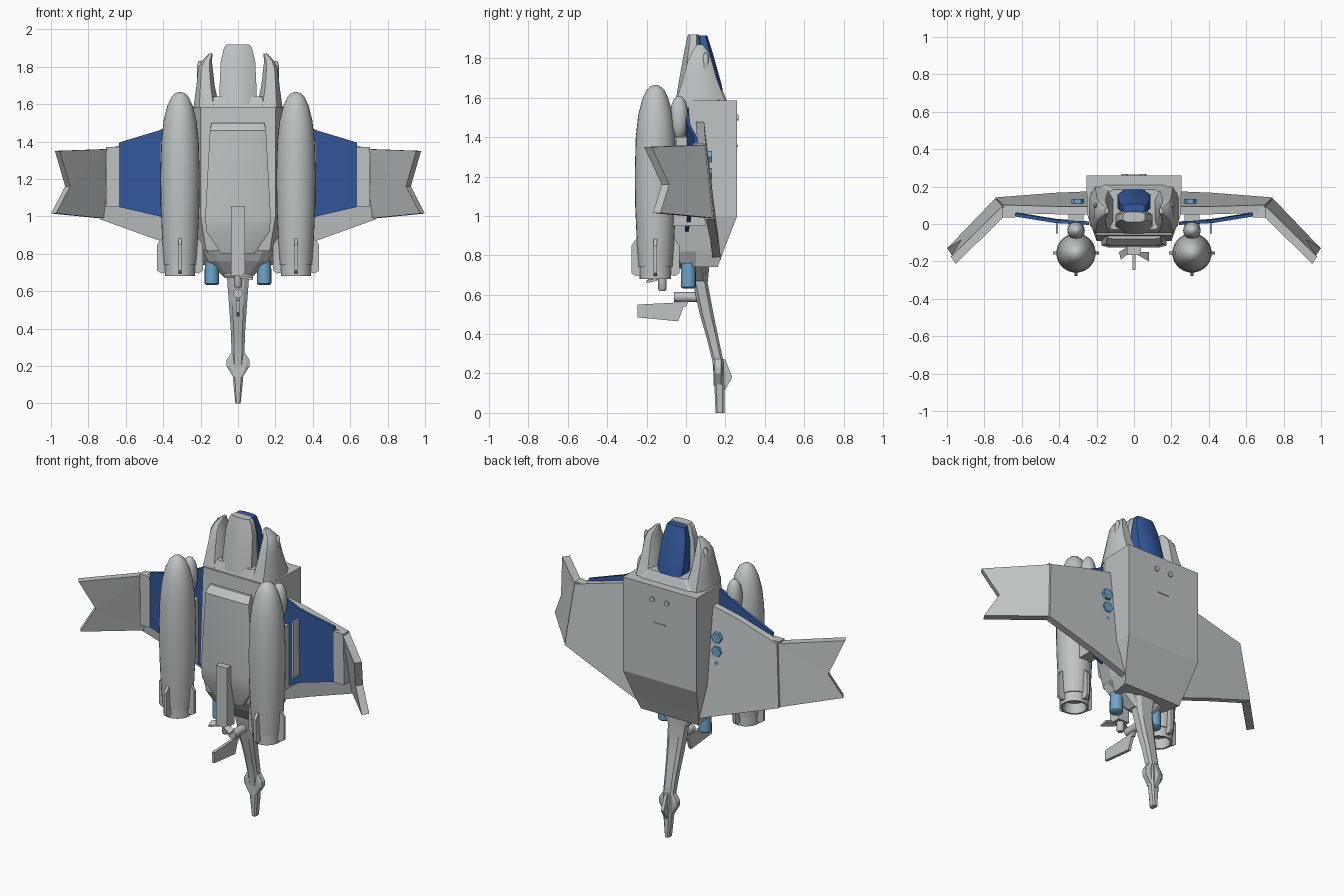
import bpy, bmesh, math
from mathutils import Vector

if "Cube" in bpy.data.objects:
    bpy.data.objects.remove(bpy.data.objects["Cube"])


def material(name, rgb):
    m = bpy.data.materials.new(name)
    m.diffuse_color = (*rgb, 1)
    m.use_nodes = True
    m.node_tree.nodes["Principled BSDF"].inputs["Base Color"].default_value = m.diffuse_color
    return m


GREY = material("hull grey", (0.52, 0.55, 0.55))
BLUE = material("deep blue", (0.035, 0.1, 0.34))
SKY = material("light blue", (0.16, 0.37, 0.58))


def finish(name, bm, mat, smooth=None):
    bmesh.ops.recalc_face_normals(bm, faces=bm.faces)
    me = bpy.data.meshes.new(name)
    bm.to_mesh(me)
    bm.free()
    me.materials.append(mat)
    ob = bpy.data.objects.new(name, me)
    bpy.context.collection.objects.link(ob)
    if smooth:
        bpy.ops.object.select_all(action='DESELECT')
        ob.select_set(True)
        bpy.context.view_layer.objects.active = ob
        bpy.ops.object.shade_smooth_by_angle(angle=math.radians(smooth))
    return ob


def loft(name, rings, mat=GREY, smooth=None):
    """Skin a stack of equal-length point rings and cap both ends."""
    bm = bmesh.new()
    rows = [[bm.verts.new(p) for p in r] for r in rings]
    n = len(rows[0])
    for a, b in zip(rows, rows[1:]):
        for i in range(n):
            j = (i + 1) % n
            bm.faces.new((a[i], a[j], b[j], b[i]))
    bm.faces.new(rows[0][::-1])
    bm.faces.new(rows[-1])
    return finish(name, bm, mat, smooth)


def slab(name, pts, offset, mat=GREY):
    """Thick plate from one outline."""
    o = Vector(offset)
    return loft(name, [pts, [Vector(p) + o for p in pts]], mat)


def rect(z, x0, x1, y0, y1, c=0.0):
    """Rectangle with cut corners, as a horizontal ring."""
    a, b = c * (x1 - x0), c * (y1 - y0)
    if not c:
        return [(x0, y0, z), (x1, y0, z), (x1, y1, z), (x0, y1, z)]
    return [(x0 + a, y0, z), (x1 - a, y0, z), (x1, y0 + b, z), (x1, y1 - b, z),
            (x1 - a, y1, z), (x0 + a, y1, z), (x0, y1 - b, z), (x0, y0 + b, z)]


def turned(name, profile, x, y, n=24, mat=GREY, smooth=40):
    """Round part about a vertical axis from (radius, z) pairs."""
    rings = [[(x + r * math.cos(2 * math.pi * i / n), y + r * math.sin(2 * math.pi * i / n), z)
              for i in range(n)] for r, z in profile]
    return loft(name, rings, mat, smooth)


def hull_ring(z, wb, yb, wm, ym, wf, yf):
    half = [(wb, yb), (wm, ym), (wf, yf)]
    return [(x, y, z) for x, y in half] + [(-x, y, z) for x, y in half[::-1]]


def along_y(name, x, y0, y1, z, r, n, mat=GREY):
    c = [(x + r * math.cos(2 * math.pi * i / n), z + r * math.sin(2 * math.pi * i / n)) for i in range(n)]
    return loft(name, [[(a, y, b) for a, b in c] for y in (y0, y1)], mat, 40)


# Main hull, chest plate and belly
loft("hull", [hull_ring(1.585, .255, .26, .25, .05, .2, -.06),
              hull_ring(1.0, .255, .26, .25, .05, .2, -.09),
              hull_ring(.82, .22, .19, .21, .05, .17, -.07),
              hull_ring(.74, .2, .16, .18, .05, .13, -.01)])
loft("chest_plate", [rect(1.5, -.14, .14, -.08, -.03, .1), rect(1.46, -.15, .15, -.115, -.03, .1),
                     rect(1.0, -.175, .175, -.125, -.03, .1), rect(.92, -.17, .17, -.12, -.03, .1),
                     rect(.8, -.09, .09, -.09, -.0, .1)], smooth=30)
loft("belly_taper", [rect(.82, -.19, .19, -.08, .1, .15), rect(.76, -.16, .16, -.05, .1, .15),
                     rect(.67, -.07, .07, .02, .1, .15)])
for x in (-.05, .05):
    along_y("back_stud", x, .25, .267, 1.5, .016, 12)
loft("back_slot", [rect(1.36, -.04, .04, .25, .264), rect(1.35, -.04, .04, .25, .264)])

# Nose and canopy
loft("cockpit_base", [rect(1.58, -.235, .235, -.05, .21, .15), rect(1.64, -.16, .16, -.03, .185, .15)])
loft("nose", [rect(1.6, -.1, .1, -.05, .08, .25), rect(1.66, -.1, .1, -.04, .08, .25),
              rect(1.83, -.092, .092, -.01, .075, .25), rect(1.9, -.075, .075, .005, .07, .25),
              rect(1.92, -.06, .06, .01, .065, .2)], smooth=40)
loft("canopy", [rect(1.62, -.075, .075, .06, .19, .2), rect(1.67, -.088, .088, .06, .18, .2),
                rect(1.83, -.08, .08, .06, .135, .2), rect(1.915, -.06, .06, .06, .108, .2)], BLUE, 40)

# Tail boom with its side bulge and rear fin
loft("tail_boom", [rect(z, -w, w, a, b, .2) for z, w, a, b in
                   ((.76, .075, .02, .12), (.66, .058, .035, .11), (.5, .046, .07, .14),
                    (.38, .038, .105, .165), (.26, .034, .135, .19), (.12, .026, .145, .195),
                    (0, .014, .15, .195))], smooth=30)
loft("tail_bulge", [rect(z, -w, w, .14, .185, .15) for z, w in
                    ((.28, .03), (.23, .062), (.2, .062), (.14, .025))])
slab("tail_fin", [(-.01, .17, .28), (-.01, .2, .27), (-.01, .235, .18), (-.01, .2, .12), (-.01, .17, .1)],
     (.02, 0, 0))

# Gun under the chest
loft("gun_body", [rect(1.055, -.038, .038, -.165, -.09), rect(.68, -.038, .038, -.165, -.09)])
turned("gun_muzzle", [(.022, .69), (.022, .63), (.015, .62)], 0, -.12, 12)
slab("gun_blade", [(.01, -.15, .69), (.08, -.15, .67), (.08, -.2, .66), (.01, -.16, .67)], (0, 0, .012))
slab("gun_side_blade", [(-.03, -.12, .69), (-.08, -.15, .68), (-.07, -.19, .67), (-.02, -.15, .67)],
     (0, 0, .012))
slab("lower_vane", [(-.009, -.245, .55), (-.009, -.05, .56), (-.009, -.005, .56),
                    (-.009, -.04, .465), (-.009, -.245, .485)], (.018, 0, 0))
along_y("vane_hub", 0, -.06, .07, .588, .025, 16)
loft("vane_strut", [rect(.6, -.009, .009, -.03, .03), rect(.54, -.009, .009, -.03, .0)])

for s, side in ((-1, "left"), (1, "right")):
    # Shoulder lobes flanking the nose
    loft(side + "_shoulder_lobe",
         [rect(z, min(s * a, s * b), max(s * a, s * b), y0, y1, .22) for z, a, b, y0, y1 in
          ((1.58, .1, .238, -.05, .2), (1.7, .125, .222, -.015, .155), (1.79, .135, .213, .01, .13),
           (1.83, .14, .195, .03, .115), (1.87, .135, .155, .055, .085))], smooth=35)
    turned(side + "_lobe_grip", [(.005, 1.69), (.014, 1.71), (.014, 1.81), (.005, 1.83)], s * .205, .1, 10)

    # Engine nacelle with hollow nozzle
    ex, ey = s * .31, -.155
    turned(side + "_nacelle", [(.086, .74), (.094, .85), (.103, 1.05), (.105, 1.22), (.1, 1.4), (.088, 1.51),
                               (.068, 1.59), (.045, 1.64), (.022, 1.66), (.004, 1.665)], ex, ey, 28)
    turned(side + "_nozzle", [(.08, .76), (.08, .68), (.068, .68), (.06, .74)], ex, ey, 28)
    # Fins around the nozzle
    for k in range(4):
        d = Vector((math.cos(k * math.pi / 2), math.sin(k * math.pi / 2), 0))
        t = Vector((-d.y, d.x, 0)) * .009
        c = Vector((ex, ey, 0))
        pts = [c - t + d * r + Vector((0, 0, z)) for r, z in
               ((.075, .89), (.1, .88), (.122, .85), (.122, .71), (.1, .695), (.075, .7))]
        slab(side + "_nacelle_fin", pts, t * 2)
    # Pod and pylon behind the nacelle
    turned(side + "_nacelle_pod", [(.045 * math.sin(a) + .002, 1.5 - .11 * math.cos(a)) for a in
                                   [math.pi * i / 10 for i in range(11)]], s * .31, -.035, 16)
    loft(side + "_pylon", [rect(1.35, s * .31 - .04, s * .31 + .04, -.1, .06),
                           rect(.95, s * .31 - .04, s * .31 + .04, -.1, .1)])
    loft(side + "_nacelle_rail", [rect(1.4, s * .412 - .006, s * .412 + .006, -.05, .01),
                                  rect(1.05, s * .412 - .006, s * .412 + .006, -.05, .02)])

    # Wing, blue front panel and folded tip
    slab(side + "_wing", [(s * .23, .05, 1.48), (s * .42, .052, 1.44), (s * .70, .06, 1.36),
                          (s * .74, .1, .985), (s * .42, .125, .87), (s * .18, .135, .78)], (0, .042, 0))
    slab(side + "_wing_panel", [(s * .24, -.005, 1.55), (s * .42, .005, 1.46), (s * .635, .04, 1.395),
                                (s * .635, .045, 1.05), (s * .42, .01, 1.0), (s * .24, -.005, .92)],
         (0, .018, 0), BLUE)
    loft(side + "_wing_root_block", [rect(1.37, s * .67 - .035, s * .67 + .035, .035, .09),
                                     rect(1.05, s * .67 - .035, s * .67 + .035, .04, .12)])
    bm = bmesh.new()
    out = [(.70, .075, 1.36), (.975, -.195, 1.35), (.92, -.105, 1.16), (.995, -.15, 1.015), (.74, .115, .99)]
    inner = [bm.verts.new((s * (x - .022), y - .018, z)) for x, y, z in out]
    outer = [bm.verts.new((s * (x + .004), y + .02, z)) for x, y, z in out]
    for v in (inner, outer):
        bm.faces.new((v[0], v[1], v[2]))
        bm.faces.new((v[0], v[2], v[4]))
        bm.faces.new((v[2], v[3], v[4]))
    for i in range(5):
        j = (i + 1) % 5
        bm.faces.new((inner[i], inner[j], outer[j], outer[i]))
    finish(side + "_wing_tip", bm, GREY)

    # Light blue thrusters and wing studs
    turned(side + "_thruster", [(.036, .76), (.038, .715), (.038, .64), (.028, .632)], s * .14, .012, 16, SKY)
    for z, r in ((1.3, .034), (1.215, .034), (1.14, .014)):
        along_y(side + "_wing_stud", s * .3, .08, .133, z, r, 6, SKY)
